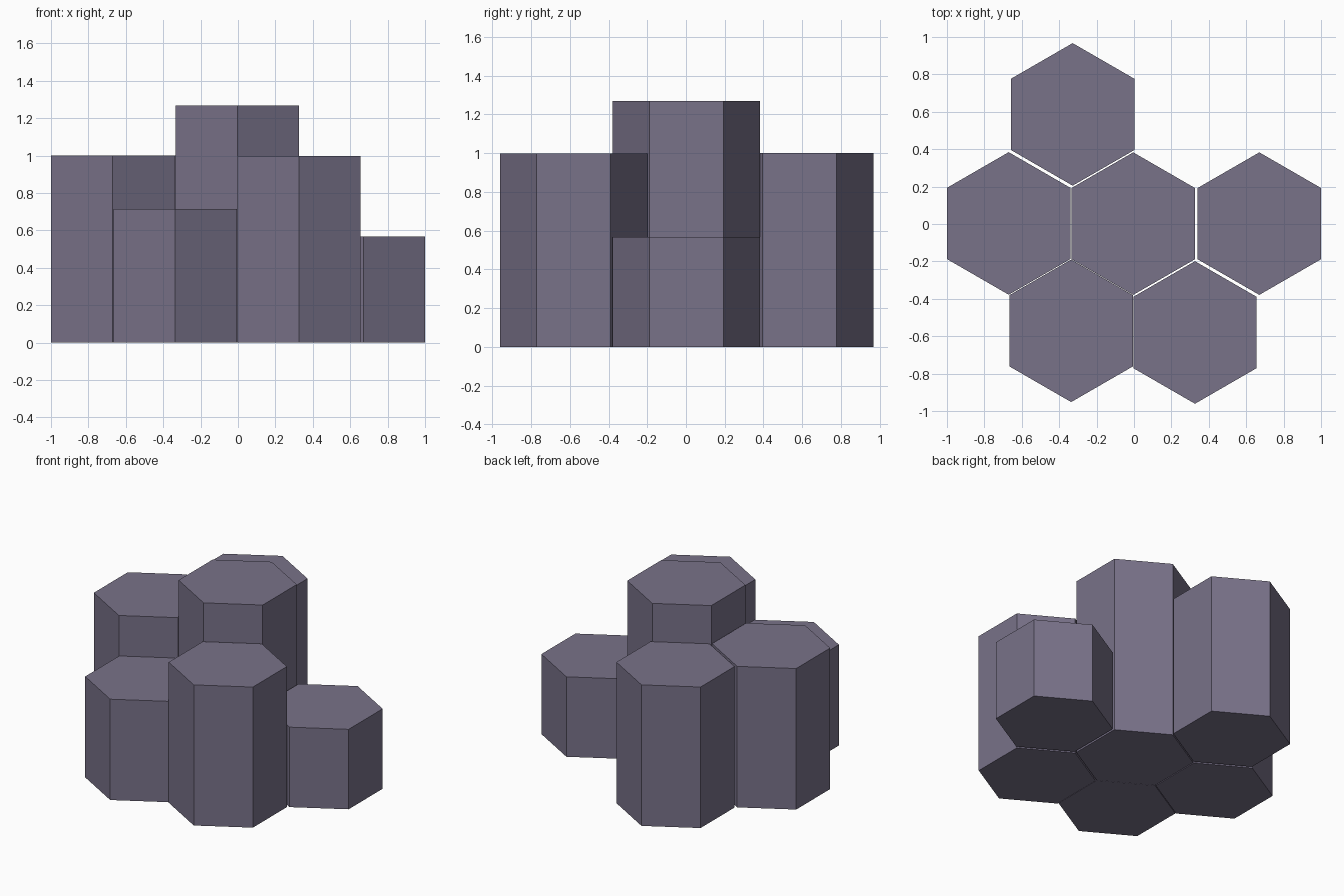
import bpy
import math

if "Cube" in bpy.data.objects:
    bpy.data.objects.remove(bpy.data.objects["Cube"])

RADIUS = 0.381

# Single stone colour
stone = bpy.data.materials.new("purple grey stone")
stone.diffuse_color = (0.19, 0.168, 0.25, 1.0)
stone.use_nodes = True
stone.node_tree.nodes["Principled BSDF"].inputs["Base Color"].default_value = stone.diffuse_color


def column(name, x, y, height):
    """Upright hexagonal column with a corner pointing to the front."""
    bpy.ops.mesh.primitive_cylinder_add(
        vertices=6, radius=RADIUS, depth=height, location=(x, y, height / 2))
    obj = bpy.context.object
    obj.name = name
    obj.data.materials.append(stone)
    return obj


# Cluster of basalt-like columns: name, x, y, height
for part in (
    ("centre_column", -0.004, 0.002, 1.268),
    ("left_column", -0.670, 0.003, 1.0),
    ("right_column", 0.670, 0.002, 0.567),
    ("back_column", -0.328, 0.586, 1.0),
    ("front_left_column", -0.336, -0.571, 0.715),
    ("front_right_column", 0.326, -0.580, 0.997),
):
    column(*part)
